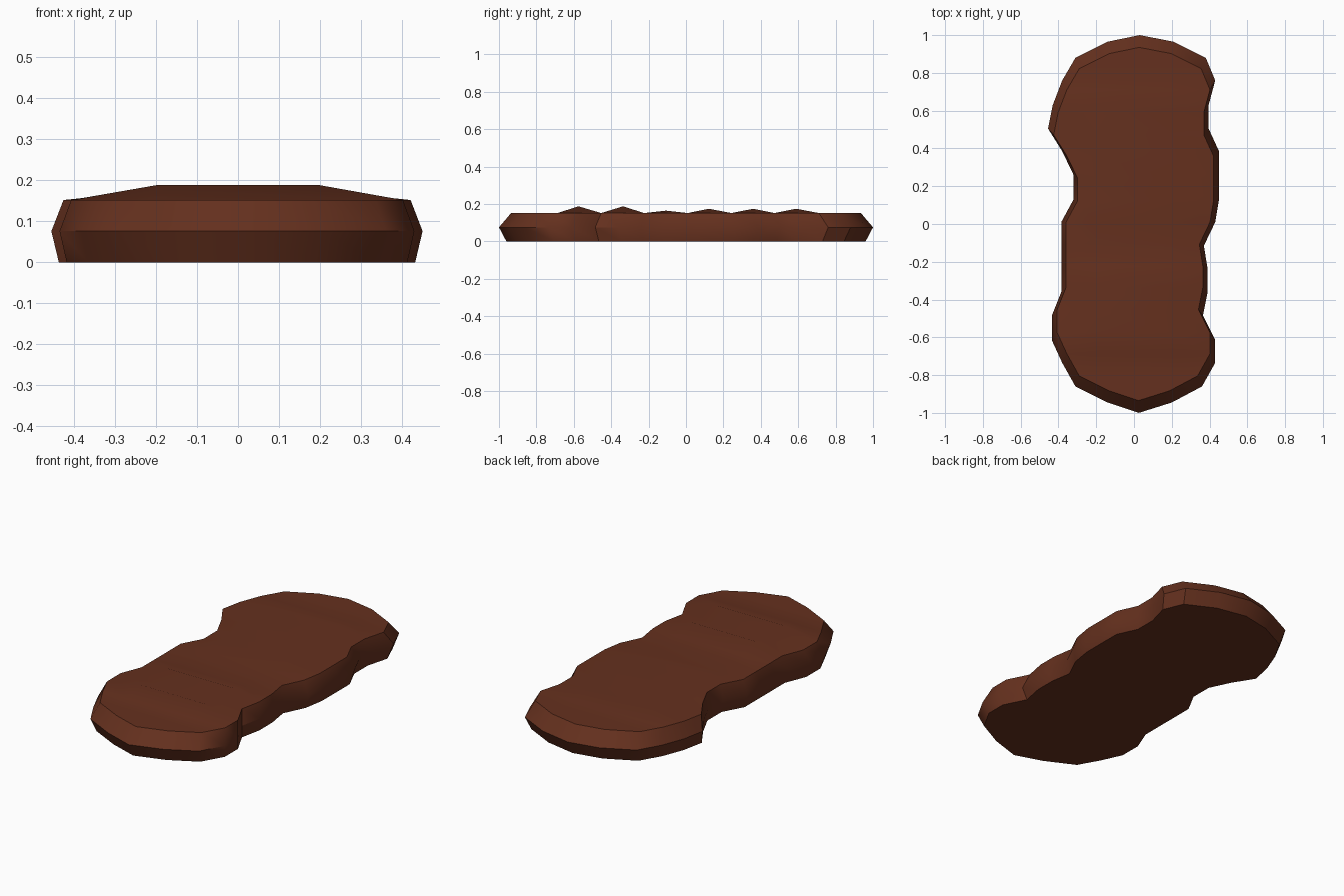
import bpy
import bmesh

if "Cube" in bpy.data.objects:
    bpy.data.objects.remove(bpy.data.objects["Cube"])

# Outline rows from back to front: (y, left x, right x) at the widest level
rows = [(.88, -.31, .38), (.76, -.38, .43), (.63, -.43, .395), (.505, -.455, .395),
        (.385, -.38, .45), (.26, -.32, .45), (.13, -.32, .45), (.01, -.385, .43),
        (-.115, -.385, .37), (-.24, -.385, .39), (-.36, -.385, .39), (-.485, -.435, .365),
        (-.615, -.435, .43), (-.735, -.38, .43), (-.86, -.31, .36)]
back_cap = [(-.14, .965), (.03, 1.0), (.21, .965)]
front_cap = [(.2, -.945), (.025, -1.0), (-.14, -.945)]
# Ridge heights on every second row
ridges = {2: .175, 4: .175, 6: .175, 8: .165, 10: .175, 12: .188}
ridges[10] = .188
EDGE_Z = .152

# Full outline, clockwise from the back left corner
outline = (back_cap + [(r, y) for y, l, r in rows] + front_cap
           + [(l, y) for y, l, r in reversed(rows)])
n = len(outline)
m = len(rows)

bm = bmesh.new()


def ring(scale, z):
    return [bm.verts.new((x * scale, y * scale, z)) for x, y in outline]


# Bevelled side: bottom, widest and top rings
rings = [ring(.96, 0), ring(1, .076), ring(.935, EDGE_Z)]
for a, b in zip(rings, rings[1:]):
    for i in range(n):
        j = (i + 1) % n
        bm.faces.new((a[i], a[j], b[j], b[i]))
bm.faces.new(rings[0])

# Rippled top: four columns across each row
top = rings[2]
right = top[3:3 + m]
left = top[6 + m:][::-1]
grid = []
for i, (y, l, r) in enumerate(rows):
    z = ridges.get(i, EDGE_Z)
    inner = [bm.verts.new((x, y * .935, z)) for x in (-.2, .2)]
    grid.append([left[i]] + inner + [right[i]])
for a, b in zip(grid, grid[1:]):
    for k in range(3):
        bm.faces.new((a[k], b[k], b[k + 1], a[k + 1]))

# Flat rounded ends of the top
bm.faces.new(top[:3] + grid[0][::-1])
bm.faces.new(top[3 + m:6 + m] + grid[-1])
bmesh.ops.recalc_face_normals(bm, faces=bm.faces)

mesh = bpy.data.meshes.new("slab")
bm.to_mesh(mesh)
bm.free()
slab = bpy.data.objects.new("slab", mesh)
bpy.context.collection.objects.link(slab)

# Dark brown surface
brown = bpy.data.materials.new("dark_brown")
brown.diffuse_color = (.13, .03, .013, 1)
brown.use_nodes = True
brown.node_tree.nodes["Principled BSDF"].inputs["Base Color"].default_value = brown.diffuse_color
mesh.materials.append(brown)

bpy.context.view_layer.objects.active = slab
slab.select_set(True)
bpy.ops.object.shade_smooth_by_angle(angle=.6)
